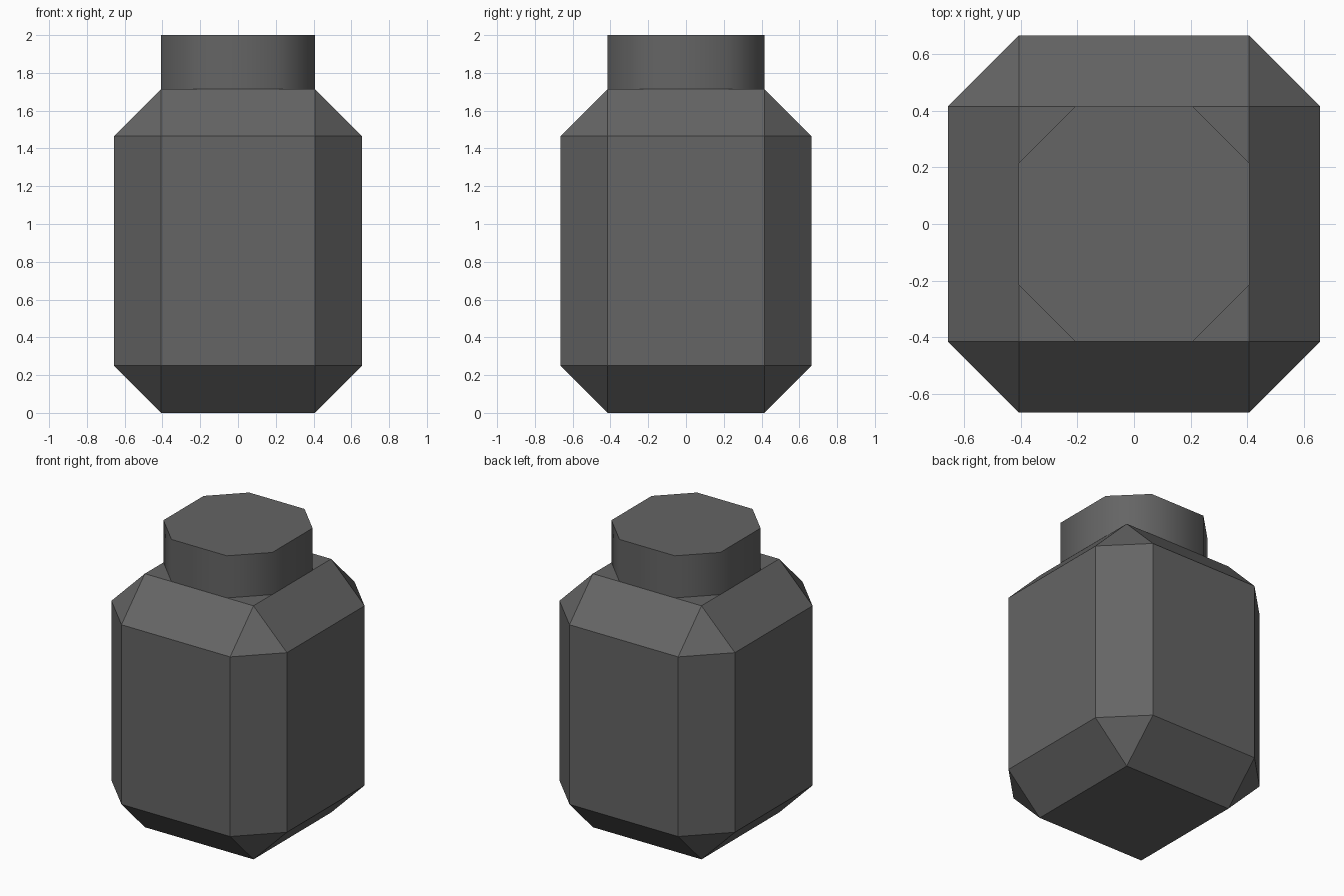
import bpy, bmesh, math

if "Cube" in bpy.data.objects:
    bpy.data.objects.remove(bpy.data.objects["Cube"])

grey = bpy.data.materials.new("dark_grey")
grey.diffuse_color = (0.129, 0.129, 0.129, 1)
grey.use_nodes = True
grey.node_tree.nodes["Principled BSDF"].inputs["Base Color"].default_value = grey.diffuse_color


def block(name, size, z0, z1, chamfer, vertical_only=False):
    """Box standing from z0 to z1 with 45 degree chamfered edges."""
    bm = bmesh.new()
    bmesh.ops.create_cube(bm, size=1)
    for v in bm.verts:
        v.co.x *= size[0]
        v.co.y *= size[1]
        v.co.z = z1 if v.co.z > 0 else z0
    edges = [e for e in bm.edges
             if not vertical_only or abs(e.verts[0].co.z - e.verts[1].co.z) > 0.01]
    bmesh.ops.bevel(bm, geom=edges, offset=chamfer, offset_type='OFFSET',
                    segments=1, profile=0.5, affect='EDGES')
    bmesh.ops.recalc_face_normals(bm, faces=bm.faces)
    mesh = bpy.data.meshes.new(name)
    bm.to_mesh(mesh)
    bm.free()
    mesh.materials.append(grey)
    obj = bpy.data.objects.new(name, mesh)
    bpy.context.collection.objects.link(obj)
    return obj


# Bottle body with every edge chamfered
block("bottle_body", (1.313, 1.33), 0, 1.715, 0.25)

# Eight-sided cap, softly shaded around its side
cap = block("bottle_cap", (0.815, 0.83), 1.715, 2.0, 0.2, vertical_only=True)
bpy.context.view_layer.objects.active = cap
cap.select_set(True)
bpy.ops.object.shade_smooth_by_angle(angle=math.radians(50))
